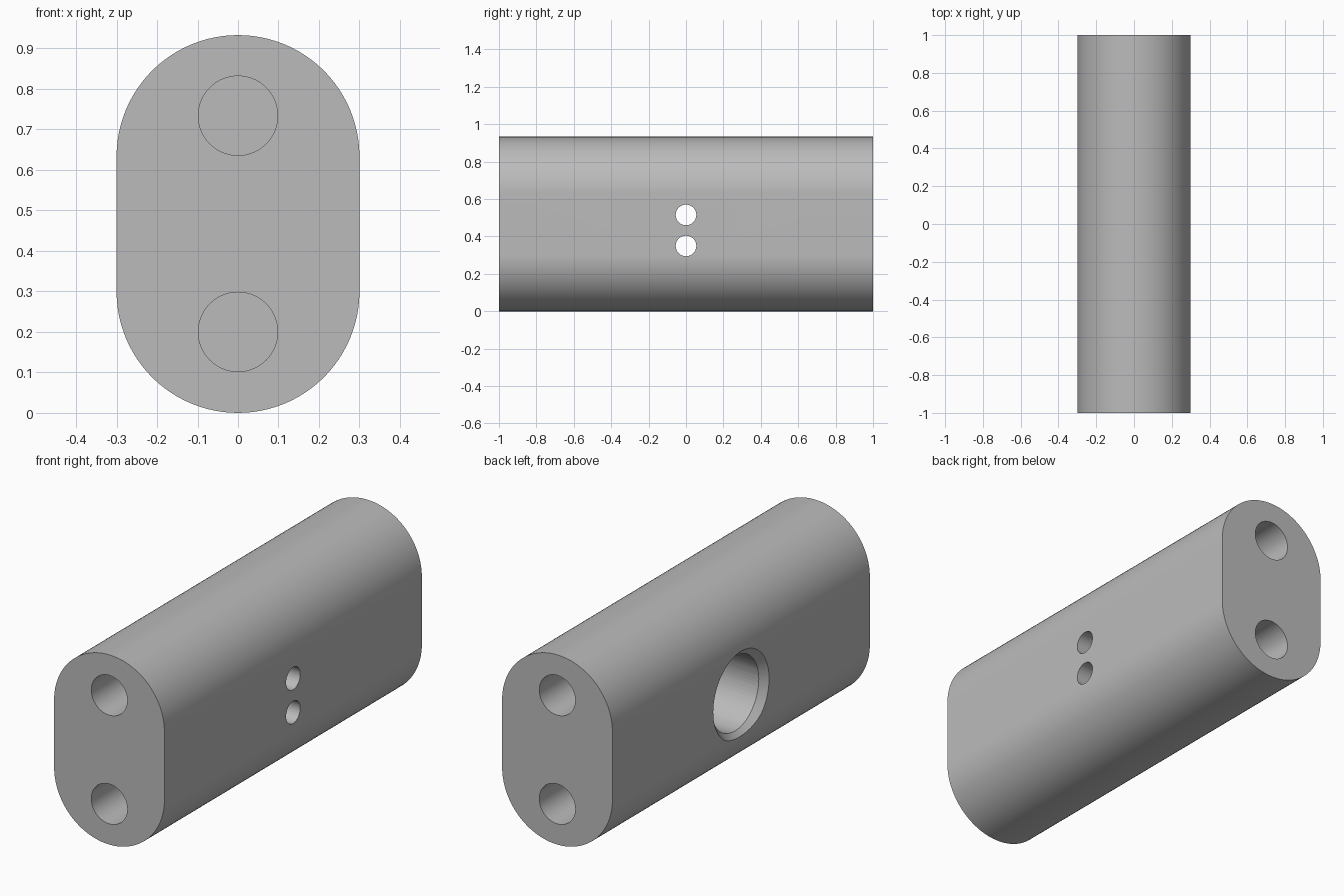
import bpy, bmesh, math
from mathutils import Matrix

if "Cube" in bpy.data.objects:
    bpy.data.objects.remove(bpy.data.objects["Cube"], do_unlink=True)

RADIUS, HEIGHT, LENGTH = 0.3, 0.933, 2.0
GREY = (0.5, 0.5, 0.5, 1)

steel = bpy.data.materials.new("plain grey")
steel.use_nodes = True
steel.diffuse_color = GREY
steel.node_tree.nodes["Principled BSDF"].inputs["Base Color"].default_value = GREY


def make_object(name, bm):
    bmesh.ops.recalc_face_normals(bm, faces=bm.faces)
    mesh = bpy.data.meshes.new(name)
    bm.to_mesh(mesh)
    bm.free()
    mesh.materials.append(steel)
    obj = bpy.data.objects.new(name, mesh)
    bpy.context.collection.objects.link(obj)
    return obj


def cutter(name, axis, centre, depth, r1, r2=None):
    """Round cutter centred on the given point, running along x or y."""
    bm = bmesh.new()
    turn = Matrix.Rotation(math.pi / 2, 4, "Y" if axis == "x" else "X")
    bmesh.ops.create_cone(bm, cap_ends=True, segments=64, radius1=r1,
                          radius2=r1 if r2 is None else r2, depth=depth,
                          matrix=Matrix.Translation(centre) @ turn)
    return make_object(name, bm)


# Body: rounded-end profile swept along y
bm = bmesh.new()
steps = 48
profile = []
for mid, start in ((HEIGHT - RADIUS, 0), (RADIUS, math.pi)):
    for i in range(steps + 1):
        a = start + math.pi * i / steps
        profile.append(bm.verts.new((RADIUS * math.cos(a), -LENGTH / 2,
                                     mid + RADIUS * math.sin(a))))
face = bm.faces.new(profile)
swept = bmesh.ops.extrude_face_region(bm, geom=[face])["geom"]
bmesh.ops.translate(bm, vec=(0, LENGTH, 0),
                    verts=[v for v in swept if isinstance(v, bmesh.types.BMVert)])
body = make_object("body", bm)

cutters = []
# Blind holes in both ends
for side in (-1, 1):
    for z in (0.2, 0.734):
        cutters.append(cutter("end_hole", "y", (0, side, z), 0.8, 0.098))

# Large chamfered bore on one side, two small holes through to the other
bore_z, bore_r, chamfer = 0.432, 0.184, 0.033
cutters.append(cutter("bore", "x", (-0.1, 0, bore_z), 0.5, bore_r))
cutters.append(cutter("bore_chamfer", "x", (-RADIUS, 0, bore_z), 2 * chamfer,
                      bore_r + 2 * chamfer, bore_r))
for offset in (-0.083, 0.083):
    cutters.append(cutter("screw_hole", "x", (0.25, 0, bore_z + offset), 0.4, 0.055))

bpy.ops.object.select_all(action="DESELECT")
bpy.context.view_layer.objects.active = body
body.select_set(True)
for tool in cutters:
    mod = body.modifiers.new("cut", "BOOLEAN")
    mod.operation, mod.solver, mod.object = "DIFFERENCE", "EXACT", tool
    bpy.ops.object.modifier_apply(modifier=mod.name)
    bpy.data.objects.remove(tool, do_unlink=True)

# Smooth curves, crisp rims, even flats
bpy.ops.object.shade_smooth_by_angle(angle=math.radians(30))
even = body.modifiers.new("even_normals", "WEIGHTED_NORMAL")
even.keep_sharp = True
